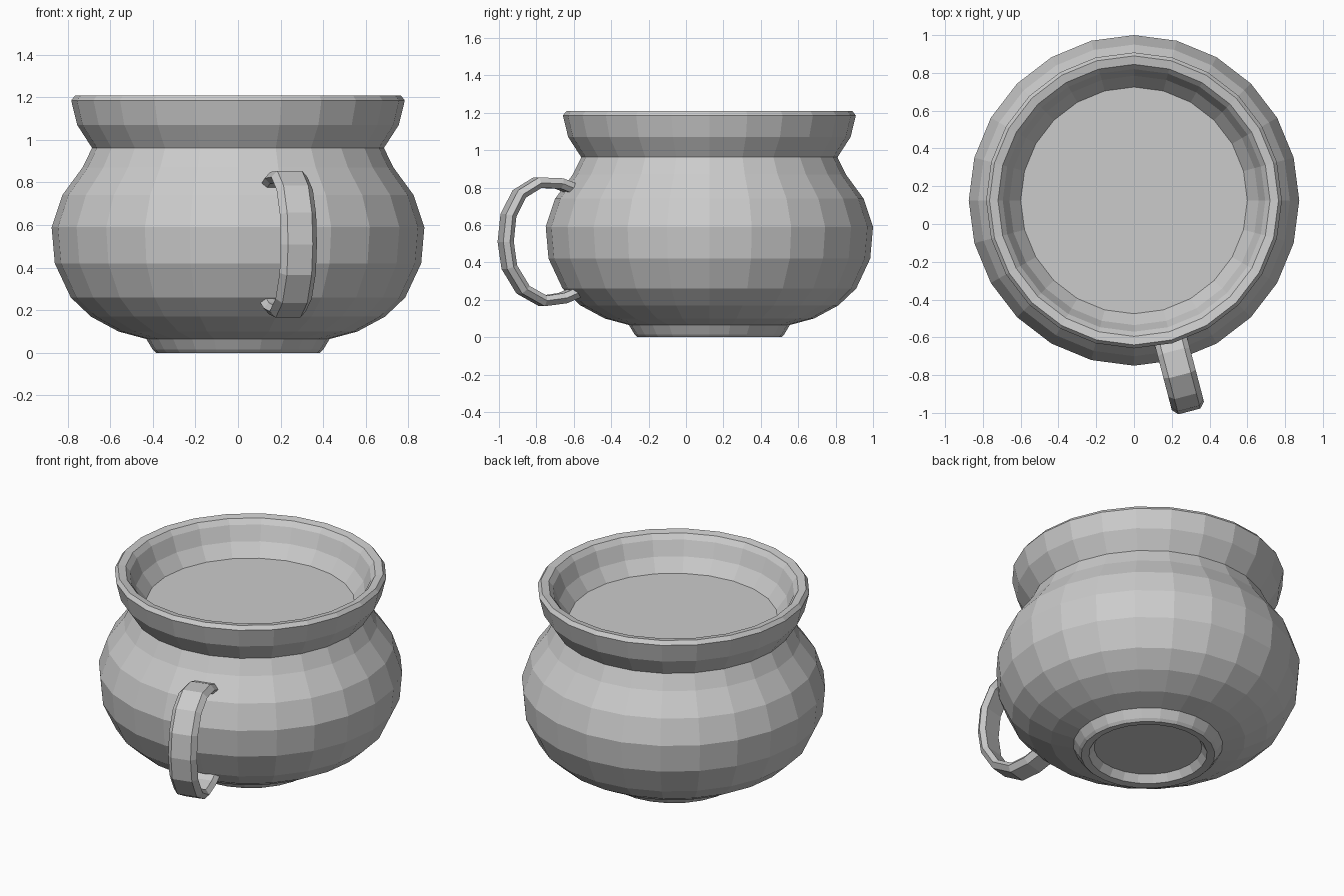
import bpy, math
from mathutils import Vector

if "Cube" in bpy.data.objects:
    bpy.data.objects.remove(bpy.data.objects["Cube"])

SIDES = 24
CENTRE = Vector((0, 0.125, 0))


def make_object(name, verts, faces):
    mesh = bpy.data.meshes.new(name)
    mesh.from_pydata(verts, [], faces)
    mesh.validate()
    mesh.update()
    obj = bpy.data.objects.new(name, mesh)
    bpy.context.collection.objects.link(obj)
    return obj


def skin(name, rings):
    """Join equal-sized rings of points with quads and cap both ends."""
    n = len(rings[0])
    verts = [p for ring in rings for p in ring]
    faces = [(k * n + i, k * n + (i + 1) % n, (k + 1) * n + (i + 1) % n, (k + 1) * n + i)
             for k in range(len(rings) - 1) for i in range(n)]
    faces.append(tuple(reversed(range(n))))
    faces.append(tuple(range(len(verts) - n, len(verts))))
    return make_object(name, verts, faces)


def circle(r, z):
    return [CENTRE + Vector((r * math.cos(2 * math.pi * i / SIDES),
                             r * math.sin(2 * math.pi * i / SIDES), z))
            for i in range(SIDES)]


# Pot: recessed foot, round belly, flared rim and shallow closed mouth
profile = [(0.31, 0.05), (0.34, 0.005), (0.385, 0.0), (0.40, 0.015), (0.43, 0.065),
           (0.56, 0.10), (0.69, 0.17), (0.785, 0.26), (0.86, 0.42), (0.875, 0.59),
           (0.825, 0.74), (0.73, 0.87), (0.685, 0.962), (0.755, 1.07), (0.783, 1.185),
           (0.765, 1.208), (0.72, 1.20), (0.695, 1.17), (0.66, 1.08), (0.60, 1.0)]
skin("pot_body", [circle(r, z) for r, z in profile])

# Handle: flat strap swept along a C curve in a radial plane
ang = math.radians(-75.3)
out = Vector((math.cos(ang), math.sin(ang), 0))
side = Vector((-math.sin(ang), math.cos(ang), 0))
up = Vector((0, 0, 1))
path = [(0.715, 0.775), (0.83, 0.82), (0.95, 0.825), (1.05, 0.765), (1.11, 0.65),
        (1.125, 0.51), (1.105, 0.375), (1.03, 0.255), (0.92, 0.195), (0.81, 0.21),
        (0.715, 0.25)]
section = [(-0.088, 0.0), (-0.065, -0.027), (0.065, -0.027),
           (0.088, 0.0), (0.06, 0.03), (-0.06, 0.03)]
pts = [CENTRE + out * r + up * z for r, z in path]
rings = []
for i, p in enumerate(pts):
    tangent = (pts[min(i + 1, len(pts) - 1)] - pts[max(i - 1, 0)]).normalized()
    normal = side.cross(tangent)
    if normal.dot(p - (CENTRE + out * 0.9 + up * 0.51)) < 0:
        normal = -normal
    rings.append([p + side * a + normal * b for a, b in section])
handle = skin("handle", rings)

# Consistent outward normals
import bmesh
for obj in bpy.context.collection.objects:
    bm = bmesh.new()
    bm.from_mesh(obj.data)
    bmesh.ops.recalc_face_normals(bm, faces=bm.faces)
    bm.to_mesh(obj.data)
    bm.free()
